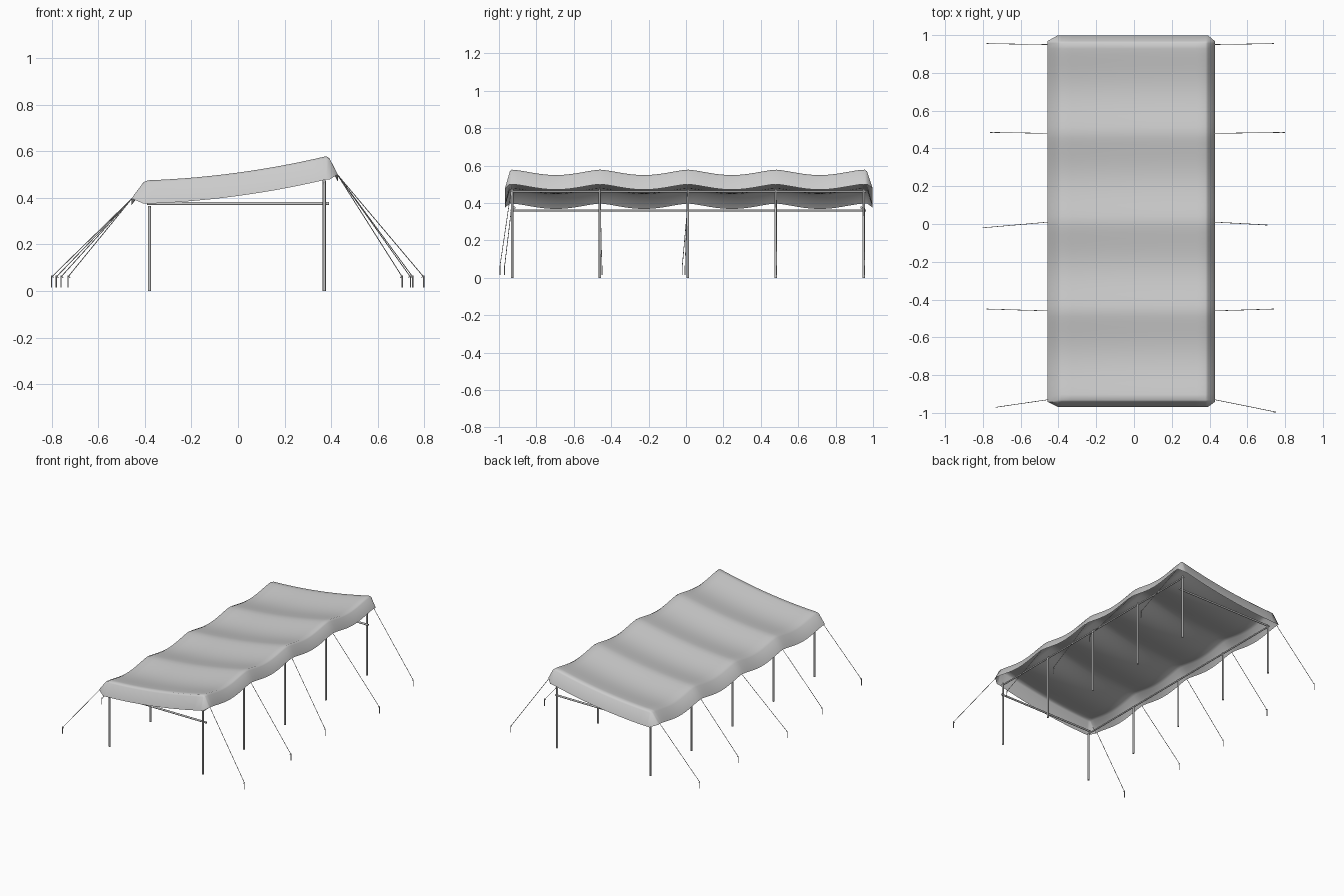
import bpy, bmesh, math
from mathutils import Vector

if "Cube" in bpy.data.objects:
    bpy.data.objects.remove(bpy.data.objects["Cube"], do_unlink=True)


def material(name, value):
    m = bpy.data.materials.new(name)
    m.use_nodes = True
    colour = (value, value, value, 1)
    m.diffuse_color = colour
    m.node_tree.nodes["Principled BSDF"].inputs["Base Color"].default_value = colour
    return m


grey = material("light grey", 0.6)


def finish(name, bm, angle):
    mesh = bpy.data.meshes.new(name)
    bm.to_mesh(mesh)
    bm.free()
    mesh.materials.append(grey)
    ob = bpy.data.objects.new(name, mesh)
    bpy.context.collection.objects.link(ob)
    bpy.ops.object.select_all(action='DESELECT')
    ob.select_set(True)
    bpy.context.view_layer.objects.active = ob
    bpy.ops.object.shade_smooth_by_angle(angle=math.radians(angle))
    return ob


def rod(bm, a, b, radius, sides=12):
    a, b = Vector(a), Vector(b)
    d = b - a
    mat = d.to_track_quat('Z', 'Y').to_matrix().to_4x4()
    mat.translation = (a + b) / 2
    bmesh.ops.create_cone(bm, cap_ends=True, segments=sides, radius1=radius,
                          radius2=radius, depth=d.length, matrix=mat)


X0, X1, Y0, Y1 = -0.385, 0.378, -0.932, 0.957
BAY = 0.47
POST_Y = [-0.93 + BAY * i for i in range(5)]


def roof_height(x, y):
    # sloped sheet that sags across its width and between the posts
    s = (x - X0) / (X1 - X0)
    u = min(max((y - POST_Y[0]) / BAY, 0), 4)
    return 0.475 + 0.103 * s - 0.076 * s * (1 - s) - 0.029 * abs(math.sin(math.pi * u)) ** 1.4


def stations(lo, hi, n, out_lo, out_hi, drop):
    # (position on sheet, outward offset, drop) with a rounded lip and hem at both ends
    lip = [(1, 1), (0.28, 0.1)]
    first = [(lo, -f * out_lo, g * drop) for f, g in lip]
    last = [(hi, f * out_hi, g * drop) for f, g in reversed(lip)]
    return first + [(lo + (hi - lo) * i / n, 0, 0) for i in range(n + 1)] + last


# Canopy: one grid whose outer rows form the slanted skirt, corners cut off
bm = bmesh.new()
xs = stations(X0, X1, 14, 0.072, 0.05, 0.078)
ys = stations(Y0, Y1, 64, 0.036, 0.041, 0.1)
grid = [[bm.verts.new((x + ox, y + oy, roof_height(x, y) - max(dx, dy)))
         for y, oy, dy in ys] for x, ox, dx in xs]
corners = [grid[i][j] for i in (0, -1) for j in (0, -1)]
for i in range(len(xs) - 1):
    for j in range(len(ys) - 1):
        quad = [grid[i][j], grid[i + 1][j], grid[i + 1][j + 1], grid[i][j + 1]]
        bm.faces.new([v for v in quad if v not in corners])
for v in corners:
    bm.verts.remove(v)
finish("canopy", bm, 60)

# Posts, long rails and end crossbars
SIDES = {"right": (-0.38, 0.365), "left": (0.37, 0.475)}
for side, (x, top) in SIDES.items():
    bm = bmesh.new()
    for y in POST_Y:
        rod(bm, (x, y, 0), (x, y, top), 0.0065)
    finish(side + "_posts", bm, 40)
    bm = bmesh.new()
    z = top - (0.005 if x < 0 else 0.014)
    rod(bm, (x, Y0 - 0.005, z), (x, Y1 + 0.005, z), 0.0055)
    finish(side + "_rail", bm, 40)
for name, y in (("front_crossbar", POST_Y[0] + 0.012), ("back_crossbar", POST_Y[-1] - 0.012)):
    bm = bmesh.new()
    rod(bm, (-0.39, y, 0.375), (0.39, y, 0.375), 0.0065)
    finish(name, bm, 40)

# Guy ropes running from the hem to hooked ground stakes
STAKES = {
    "right": [(-0.73, -0.97), (-0.78, -0.45), (-0.8, -0.02), (-0.76, 0.485), (-0.78, 0.955)],
    "left": [(0.75, -0.995), (0.74, -0.45), (0.705, -0.005), (0.797, 0.485), (0.74, 0.955)],
}
for side, stakes in STAKES.items():
    hem_x, hem_z = (-0.455, 0.397) if side == "right" else (0.426, 0.5)
    ropes, pegs = bmesh.new(), bmesh.new()
    for (x, y), post_y in zip(stakes, POST_Y):
        rod(ropes, (hem_x, post_y, hem_z), (x, y, 0.06), 0.0018, 6)
        rod(pegs, (x, y, 0.015), (x, y, 0.066), 0.0025, 8)
        inward = math.copysign(0.01, -x)
        rod(pegs, (x, y, 0.064), (x + inward, y, 0.058), 0.002, 8)
    finish(side + "_ropes", ropes, 40)
    finish(side + "_stakes", pegs, 40)
